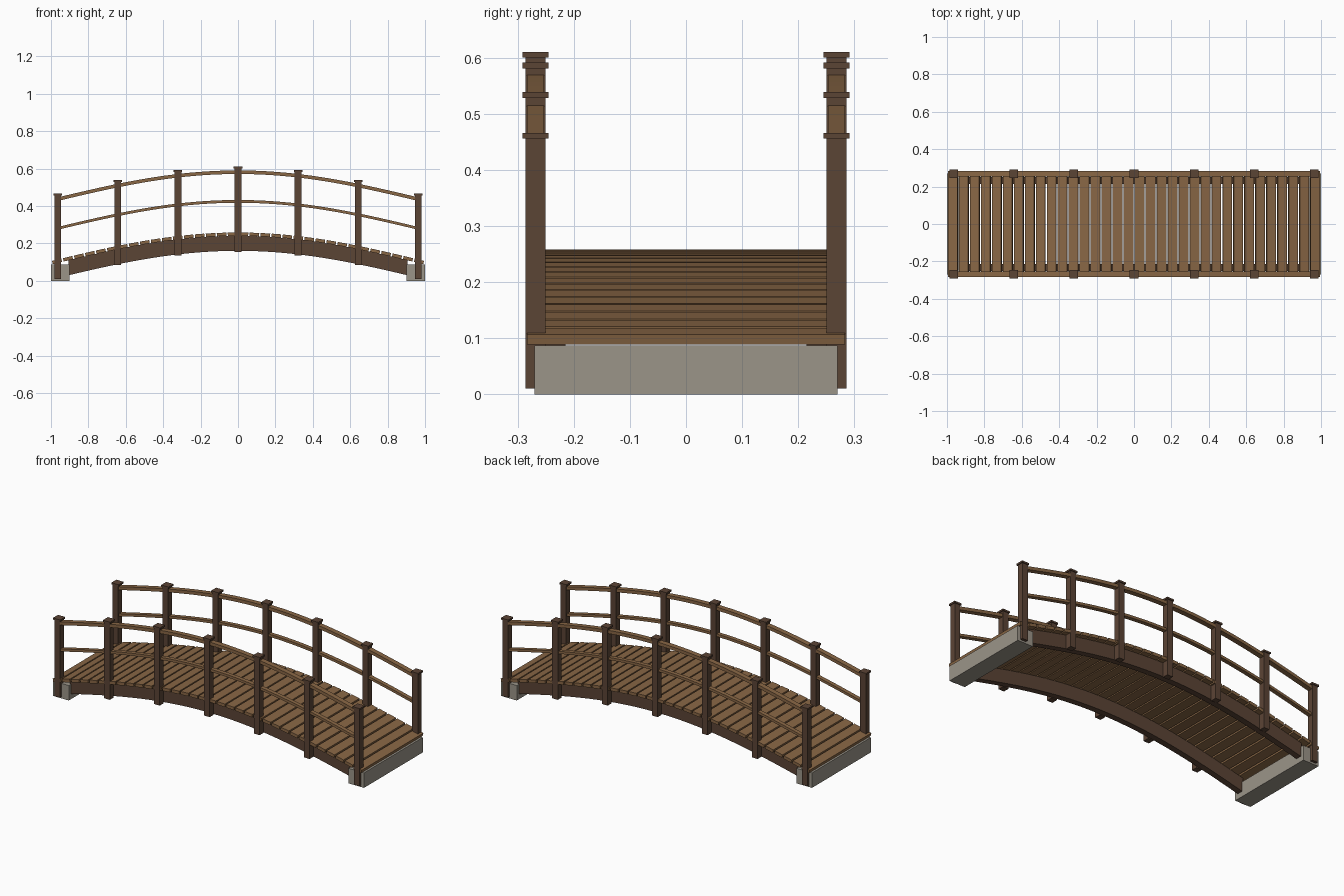
import bpy, bmesh, math
from mathutils import Matrix, Vector

if "Cube" in bpy.data.objects:
    bpy.data.objects.remove(bpy.data.objects["Cube"], do_unlink=True)

RISE = 0.153          # height of the arch
SIDE_Y = 0.268        # centre line of posts and rails
POSTS = [i * 0.3214 for i in range(-3, 4)]


def arch(x):
    return RISE * math.cos(math.pi * x / 2)


def tilt(x):
    # rotation about y that follows the arch
    return math.atan(RISE * math.pi / 2 * math.sin(math.pi * x / 2))


def material(name, rgb):
    m = bpy.data.materials.new(name)
    m.use_nodes = True
    m.diffuse_color = (*rgb, 1)
    bsdf = next(n for n in m.node_tree.nodes if n.type == 'BSDF_PRINCIPLED')
    bsdf.inputs["Base Color"].default_value = (*rgb, 1)
    return m


light_wood = material("light_wood", (0.25, 0.135, 0.06))
dark_wood = material("dark_wood", (0.105, 0.058, 0.036))
concrete = material("concrete", (0.33, 0.30, 0.25))


def finish(name, bm, mat):
    bmesh.ops.recalc_face_normals(bm, faces=bm.faces)
    mesh = bpy.data.meshes.new(name)
    bm.to_mesh(mesh)
    bm.free()
    mesh.materials.append(mat)
    ob = bpy.data.objects.new(name, mesh)
    bpy.context.collection.objects.link(ob)
    return ob


def box(name, centre, size, mat, angle=0.0):
    bm = bmesh.new()
    m = (Matrix.Translation(Vector(centre)) @ Matrix.Rotation(angle, 4, 'Y')
         @ Matrix.Diagonal((*size, 1)))
    bmesh.ops.create_cube(bm, size=1, matrix=m)
    return finish(name, bm, mat)


def arched_beam(name, y, width, base, depth, end, mat, steps=36):
    # rectangular beam swept along the arch, base is its underside at arch height 0
    bm = bmesh.new()
    rings = []
    for i in range(steps + 1):
        x = -end + 2 * end * i / steps
        z = base + arch(x)
        corners = [(-1, 0), (1, 0), (1, depth), (-1, depth)]
        rings.append([bm.verts.new((x, y + s * width / 2, z + h)) for s, h in corners])
    for a, b in zip(rings, rings[1:]):
        for k in range(4):
            j = (k + 1) % 4
            bm.faces.new((a[k], a[j], b[j], b[k]))
    bm.faces.new(rings[0])
    bm.faces.new(rings[-1])
    return finish(name, bm, mat)


# Deck planks laid across the arch
COUNT, THICK = 34, 0.018
pitch = 1.994 / COUNT
for i in range(COUNT):
    x = (i + 0.5 - COUNT / 2) * pitch
    box(f"deck_plank_{i + 1}", (x, 0, 0.105 + arch(x) - THICK / 2),
        (0.051, 0.566, THICK), light_wood, tilt(x))

# Stringers, rails and posts on both sides
for side, s in (("front", -1), ("back", 1)):
    arched_beam(f"{side}_stringer", s * 0.2325, 0.035, 0.007, 0.08, 0.905, dark_wood)
    arched_beam(f"{side}_top_rail", s * SIDE_Y, 0.030, 0.418, 0.019, 0.964, light_wood)
    arched_beam(f"{side}_middle_rail", s * SIDE_Y, 0.024, 0.264, 0.015, 0.964, light_wood)
    for n, x in enumerate(POSTS, 1):
        low, high = 0.002 + arch(x), 0.457 + arch(x)
        box(f"{side}_post_{n}", (x, s * SIDE_Y, (low + high - 0.01) / 2),
            (0.036, 0.036, high - 0.01 - low), dark_wood)
        box(f"{side}_post_cap_{n}", (x, s * SIDE_Y, high - 0.005),
            (0.046, 0.046, 0.01), dark_wood)

# Concrete footings at the ends
for side, s in (("right", -1), ("left", 1)):
    box(f"{side}_footing", (s * 0.95, 0, 0.0435), (0.10, 0.54, 0.087), concrete)
